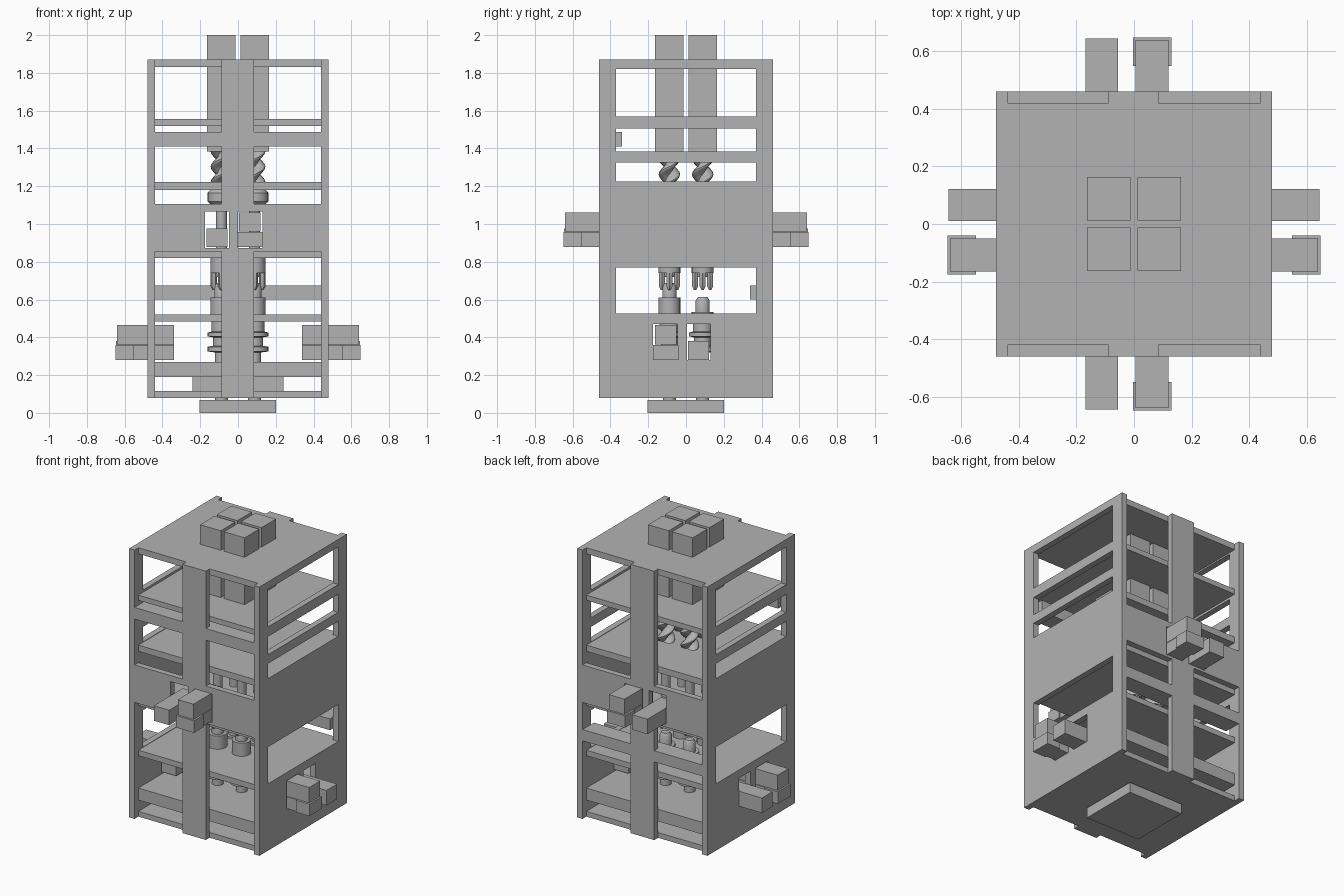
import bpy, bmesh, math
from mathutils import Matrix

if "Cube" in bpy.data.objects:
    bpy.data.objects.remove(bpy.data.objects["Cube"])

grey = bpy.data.materials.new("plain grey")
grey.use_nodes = True
grey.diffuse_color = (0.45, 0.45, 0.45, 1)
grey.node_tree.nodes["Principled BSDF"].inputs["Base Color"].default_value = grey.diffuse_color


def finish(name, bm, smooth=False):
    bmesh.ops.recalc_face_normals(bm, faces=bm.faces)
    mesh = bpy.data.meshes.new(name)
    bm.to_mesh(mesh)
    bm.free()
    mesh.materials.append(grey)
    ob = bpy.data.objects.new(name, mesh)
    bpy.context.collection.objects.link(ob)
    if smooth:
        bpy.ops.object.select_all(action='DESELECT')
        bpy.context.view_layer.objects.active = ob
        ob.select_set(True)
        bpy.ops.object.shade_smooth_by_angle(angle=math.radians(35))
    return ob


def add_box(bm, x, y, z):
    mid = [(a + b) / 2 for a, b in (x, y, z)]
    size = [abs(b - a) for a, b in (x, y, z)]
    bmesh.ops.create_cube(bm, size=1, matrix=Matrix.Translation(mid) @ Matrix.Diagonal((*size, 1)))


def box(name, x, y, z, holes=()):
    bm = bmesh.new()
    add_box(bm, x, y, z)
    ob = finish(name, bm)
    if holes:
        # Openings are cut by one joined set of boxes, then the cutter is dropped
        cut = bmesh.new()
        for hole in holes:
            add_box(cut, *hole)
        cutter = finish(name + "_cutter", cut)
        cutter.hide_render = True
        mod = ob.modifiers.new("openings", 'BOOLEAN')
        mod.operation, mod.object, mod.solver = 'DIFFERENCE', cutter, 'EXACT'
        bpy.context.view_layer.objects.active = ob
        bpy.ops.object.modifier_apply(modifier=mod.name)
        bpy.data.objects.remove(cutter)
    return ob


def lathe(name, cx, cy, profile, segments=24):
    bm = bmesh.new()
    rings = []
    for r, z in profile:
        rings.append([bm.verts.new((cx + r * math.cos(a), cy + r * math.sin(a), z))
                      for a in (2 * math.pi * i / segments for i in range(segments))])
    skin(bm, rings)
    return finish(name, bm, True)


def skin(bm, rings):
    n = len(rings[0])
    for low, high in zip(rings, rings[1:]):
        for i in range(n):
            j = (i + 1) % n
            bm.faces.new((low[i], low[j], high[j], high[i]))
    bm.faces.new(rings[0])
    bm.faces.new(rings[-1])


def auger(name, cx, cy, z0, z1):
    # Two-lobed section turned as it rises
    bm = bmesh.new()
    rings = []
    steps, n = 24, 20
    for k in range(steps + 1):
        t = k / steps
        ring = []
        for i in range(n):
            a = 2 * math.pi * i / n
            r = 0.022 + 0.035 * abs(math.cos(a)) ** 1.5
            b = a + t * 2 * math.pi
            ring.append(bm.verts.new((cx + r * math.cos(b), cy + r * math.sin(b), z0 + t * (z1 - z0))))
        rings.append(ring)
    skin(bm, rings)
    return finish(name, bm, True)


W, D, T = 0.48, 0.46, 0.04
BOTTOM, TOP = 0.08, 1.87

# Side walls with windows and slider ports
for side, label in ((1, "left"), (-1, "right")):
    span = (side * 0.4, side * 0.6)
    holes = [(span, (-0.37, 0.37), z) for z in ((1.57, 1.82), (1.385, 1.505), (1.225, 1.325), (0.525, 0.77))]
    holes += [(span, y, (0.28, 0.47)) for y in ((-0.175, -0.045), (0.005, 0.13))]
    box(label + "_wall", (side * (W - T), side * W), (-D, D), (BOTTOM, TOP), holes)

# Front and back: column halves around a ported panel, plus one cross bar
for side, label, bar in ((-1, "front", (1.41, 1.488)), (1, "back", (0.6, 0.675))):
    face = (side * (D - T), side * D)
    box(label + "_lower_column", (-0.088, 0.085), face, (BOTTOM, 0.855))
    box(label + "_upper_column", (-0.088, 0.085), face, (1.105, TOP))
    ports = [(x, (side * 0.4, side * 0.6), (0.872, 1.065)) for x in ((-0.175, -0.048), (0, 0.13))]
    box(label + "_panel", (T - W, W - T), face, (0.855, 1.105), ports)
    box(label + "_cross_bar", (T - W, W - T), (side * 0.34, side * D), bar)

# Shelves
shelves = {"base": (0.08, 0.115), "lower_deck": (0.19, 0.27), "work_deck": (0.485, 0.522),
           "collet_deck": (0.82, 0.855), "auger_deck": (1.18, 1.222),
           "motor_deck": (1.52, 1.555), "roof": (1.83, 1.87)}
for name, z in shelves.items():
    box(name + "_shelf", (T - W, W - T), (T - D, D - T), z)
for side, label in ((-1, "front"), (1, "back")):
    box(label + "_roof_tab", (-0.088, 0.085), (side * 0.42, side * D), (1.83, TOP))

# Foot block and the block above the base
box("foot_block", (-0.205, 0.2), (-0.205, 0.2), (0, 0.068))
box("inner_block", (-0.24, 0.24), (-0.24, 0.24), (0.115, 0.19))


# Sliders: one plain block, one stacked pair with a wider lower end
def slider(label, along_x, side, plain, narrow, wide, z):
    def part(name, across, reach, height):
        reach = tuple(side * r for r in reach)
        pair = (reach, across) if along_x else (across, reach)
        box(label + name, *pair, height)
    part("_plain_slider", plain, (0.34, 0.645), (z, z + 0.1))
    part("_upper_slider", narrow, (0.34, 0.64), (z + 0.083, z + 0.185))
    part("_lower_slider", narrow, (0.34, 0.55), (z, z + 0.08))
    part("_slider_end", wide, (0.55, 0.648), (z, z + 0.08))


for side, names in ((1, ("back", "left")), (-1, ("front", "right"))):
    slider(names[0], False, side, (-0.168, -0.055), (0.005, 0.12), (-0.004, 0.13), 0.877)
    slider(names[1], True, side, (0.01, 0.122), (-0.165, -0.05), (-0.175, -0.04), 0.28)

# Four identical spindles, with taller holders at the front
C = 0.088
for sx in (-1, 1):
    for sy in (-1, 1):
        x, y = sx * C, sy * C
        tag = ("front" if sy < 0 else "back") + ("_left" if sx > 0 else "_right")
        box(tag + "_motor", (x - 0.076, x + 0.076), (y - 0.076, y + 0.076), (1.385, 2))
        auger(tag + "_auger", x, y, 1.222, 1.385)
        lathe(tag + "_collar", x, y, [(0.058, 1.105), (0.073, 1.12), (0.073, 1.165), (0.06, 1.18)])
        lathe(tag + "_shaft", x, y, [(0.029, 0.72), (0.029, 1.11)])
        lathe(tag + "_collet", x, y, [(0.058, 0.74), (0.058, 0.82)])
        for i in range(4):
            a = math.pi / 2 * i
            lathe(tag + "_prong_" + str(i + 1), x + 0.04 * math.cos(a), y + 0.04 * math.sin(a),
                  [(0.007, 0.65), (0.018, 0.67), (0.018, 0.74)], 6)
        h = 0.61 if sy < 0 else 0.535
        lathe(tag + "_holder", x, y, [(0.058, 0.522), (0.058, h), (0.037, h), (0.037, h + 0.06), (0.025, h + 0.078)])
        lathe(tag + "_lower_spindle", x, y,
              [(0.035, 0.27), (0.035, 0.32), (0.073, 0.325), (0.073, 0.35), (0.045, 0.355), (0.045, 0.4),
               (0.073, 0.405), (0.073, 0.425), (0.052, 0.43), (0.052, 0.485)])
        lathe(tag + "_foot_pin", x, y, [(0.034, 0.065), (0.034, 0.085)])
